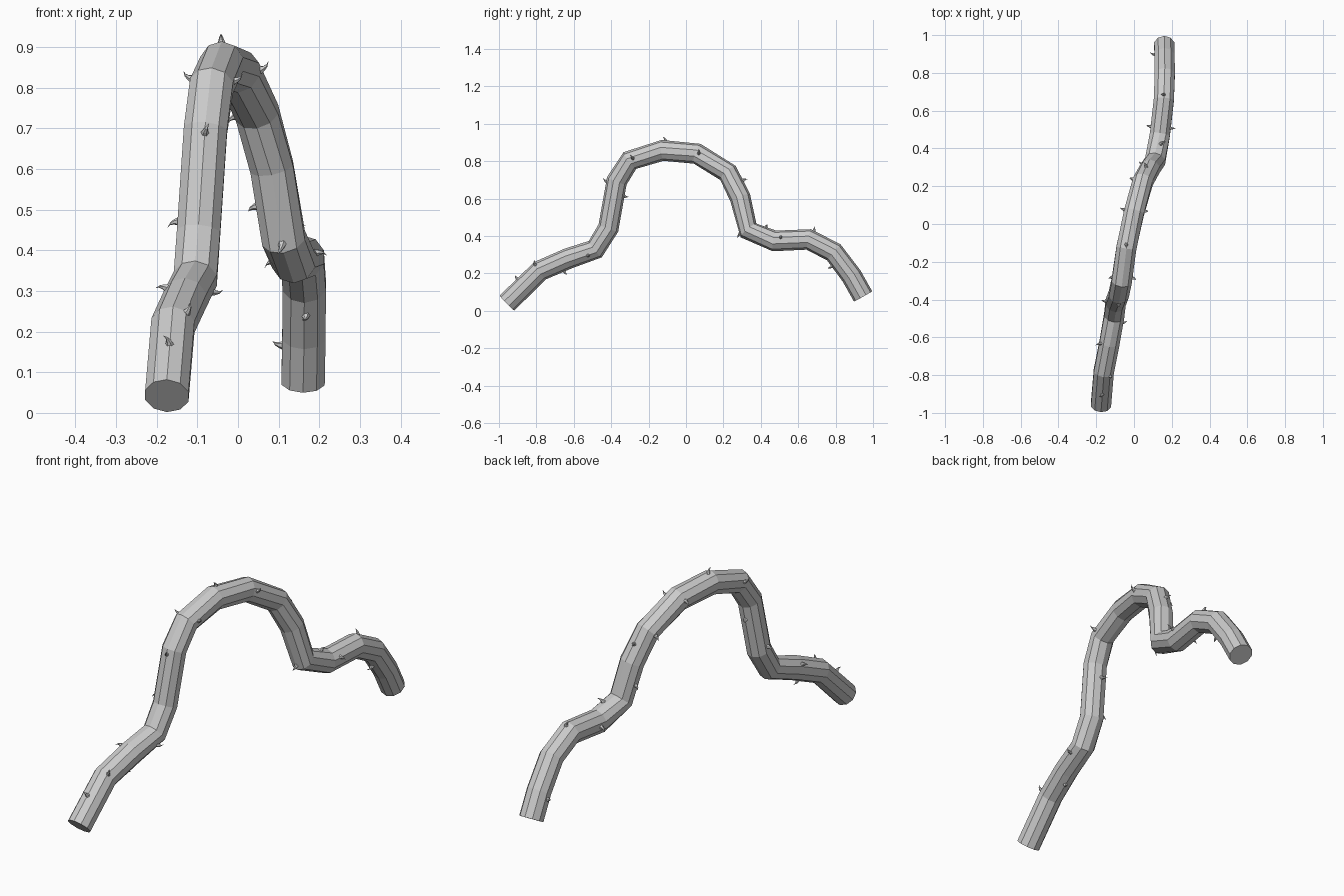
import bpy, bmesh, math, random
from mathutils import Vector

cube = bpy.data.objects.get("Cube")
if cube:
    bpy.data.objects.remove(cube)
random.seed(4)

RADIUS, SIDES = 0.056, 10
PATH = [Vector(p) for p in (
    (-.175, -.957, .042), (-.16, -.78, .215), (-.13, -.63, .28), (-.105, -.485, .33),
    (-.097, -.415, .443), (-.08, -.37, .695), (-.065, -.3, .804), (-.04, -.125, .858),
    (0, .06, .84), (.047, .225, .737), (.083, .29, .604), (.112, .334, .43),
    (.137, .473, .374), (.158, .657, .382), (.163, .79, .313), (.162, .885, .187),
    (.16, .947, .077))]


def material(name, colour):
    m = bpy.data.materials.new(name)
    m.use_nodes = True
    m.diffuse_color = colour
    m.node_tree.nodes["Principled BSDF"].inputs["Base Color"].default_value = colour
    return m


def make_object(name, bm, mat):
    bmesh.ops.recalc_face_normals(bm, faces=bm.faces)
    mesh = bpy.data.meshes.new(name)
    bm.to_mesh(mesh)
    bm.free()
    mesh.materials.append(mat)
    obj = bpy.data.objects.new(name, mesh)
    bpy.context.collection.objects.link(obj)
    return obj


def ring(bm, centre, u, v, radius, sides):
    """Regular polygon of vertices, one corner pointing along v."""
    turns = [math.pi / 2 + math.tau * k / sides for k in range(sides)]
    return [bm.verts.new(centre + radius * (math.cos(a) * u + math.sin(a) * v)) for a in turns]


def bridge(bm, a, b):
    n = len(a)
    for k in range(n):
        bm.faces.new((a[k], a[(k + 1) % n], b[(k + 1) % n], b[k]))


def frame(i):
    """Tangent, sideways and upward directions at a path point."""
    before = (PATH[i] - PATH[max(i - 1, 0)]).normalized()
    after = (PATH[min(i + 1, len(PATH) - 1)] - PATH[i]).normalized()
    t = (before + after).normalized()
    side = Vector((1, 0, 0))
    side = (side - t * side.dot(t)).normalized()
    return t, side, side.cross(t)


grey = material("grey", (0.6, 0.6, 0.6, 1))

# Stem: ten-sided tube with capped ends
bm = bmesh.new()
rings = []
for i, p in enumerate(PATH):
    t, side, up = frame(i)
    rings.append(ring(bm, p, side, up, RADIUS, SIDES))
for a, b in zip(rings, rings[1:]):
    bridge(bm, a, b)
bm.faces.new(rings[0])
bm.faces.new(rings[-1])
make_object("vine_stem", bm, grey)

# Thorns: (position along the path, angle around the stem)
THORNS = [(.5, 90), (1, 50), (2, 150), (1.7, -90), (2.7, -20), (4.1, 180), (4.9, 90),
          (4.75, -90), (6.1, 170), (6.15, 10), (7.1, 95), (8.1, 10), (8, 165), (9, 175),
          (9.5, 90), (10.5, 180), (10.9, -90), (11.5, 70), (12.2, 20), (12.2, 180),
          (13.1, 90), (14.3, -85), (15.2, 180)]


def add_thorn(number, s, degrees):
    i = int(s)
    f = s - i
    t, side, up = (a.lerp(b, f).normalized() for a, b in zip(frame(i), frame(i + 1)))
    angle = math.radians(degrees)
    out = math.cos(angle) * side + math.sin(angle) * up
    around = out.cross(t)
    turn = random.uniform(0, math.tau)
    lean = math.cos(turn) * t + math.sin(turn) * around
    base = PATH[i].lerp(PATH[i + 1], f) + out * RADIUS * 0.9
    bm = bmesh.new()
    # Hooked cone: rings shrink while the axis bends over
    levels = [ring(bm, base + out * h + lean * d, t, around, r, 6)
              for h, d, r in ((0, 0, .011), (.011, .002, .007), (.02, .007, .004))]
    for a, b in zip(levels, levels[1:]):
        bridge(bm, a, b)
    tip = bm.verts.new(base + out * .027 + lean * .018)
    for k in range(6):
        bm.faces.new((levels[-1][k], levels[-1][(k + 1) % 6], tip))
    bm.faces.new(levels[0])
    make_object(f"thorn_{number}", bm, grey)


for n, (s, degrees) in enumerate(THORNS, 1):
    add_thorn(n, s, degrees)
